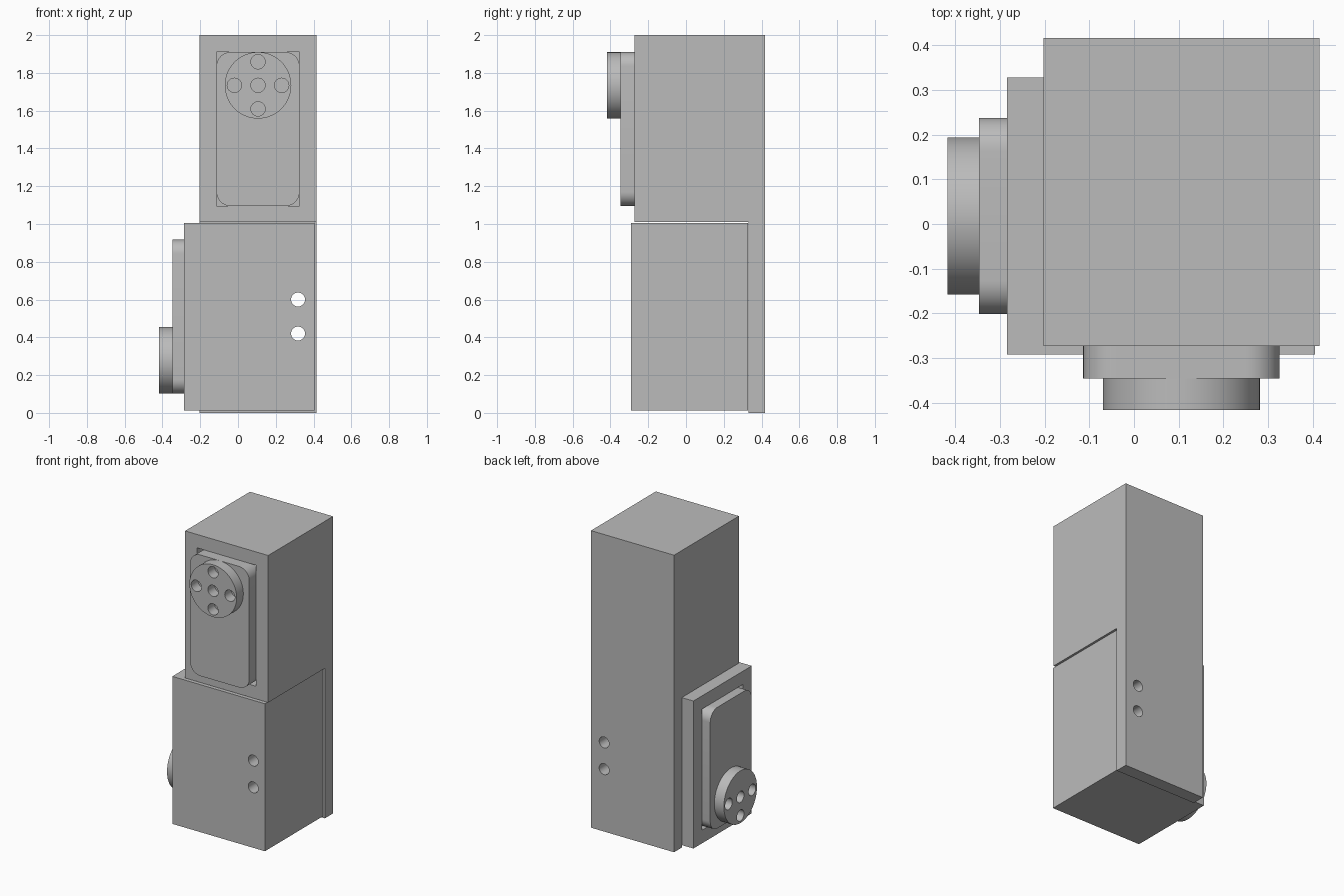
import bpy, bmesh, math
from mathutils import Matrix, Vector

if "Cube" in bpy.data.objects:
    bpy.data.objects.remove(bpy.data.objects["Cube"])

grey = bpy.data.materials.new("light grey")
grey.diffuse_color = (0.5, 0.5, 0.5, 1)
grey.use_nodes = True
grey.node_tree.nodes["Principled BSDF"].inputs["Base Color"].default_value = grey.diffuse_color


def frame(origin, x, y, z):
    """Matrix placing local axes x, y, z at origin."""
    m = Matrix((x, y, z)).transposed().to_4x4()
    m.translation = Vector(origin)
    return m


def prisms(name, shapes, matrix):
    """One object from (outline, low, high) shapes extruded along local z."""
    bm = bmesh.new()
    for pts, low, high in shapes:
        face = bm.faces.new([bm.verts.new((x, y, low)) for x, y in pts])
        new = bmesh.ops.extrude_face_region(bm, geom=[face])["geom"]
        bmesh.ops.translate(bm, vec=(0, 0, high - low),
                            verts=[v for v in new if isinstance(v, bmesh.types.BMVert)])
    bm.transform(matrix)
    bmesh.ops.recalc_face_normals(bm, faces=bm.faces)
    mesh = bpy.data.meshes.new(name)
    bm.to_mesh(mesh)
    bm.free()
    mesh.materials.append(grey)
    ob = bpy.data.objects.new(name, mesh)
    bpy.context.collection.objects.link(ob)
    return ob


def activate(ob):
    bpy.ops.object.select_all(action='DESELECT')
    ob.select_set(True)
    bpy.context.view_layer.objects.active = ob


def cut(ob, cutter):
    mod = ob.modifiers.new("cut", 'BOOLEAN')
    mod.operation, mod.solver, mod.object = 'DIFFERENCE', 'EXACT', cutter
    activate(ob)
    bpy.ops.object.modifier_apply(modifier=mod.name)
    bpy.data.objects.remove(cutter)


def circle(cx, cy, r, n):
    return [(cx + r * math.cos(2 * math.pi * i / n),
             cy + r * math.sin(2 * math.pi * i / n)) for i in range(n)]


def rect(x0, x1, y0, y1):
    return [(x0, y0), (x1, y0), (x1, y1), (x0, y1)]


def rounded(x0, x1, y0, y1, r, n=10):
    corners = [(x1 - r, y1 - r), (x0 + r, y1 - r), (x0 + r, y0 + r), (x1 - r, y0 + r)]
    return [(cx + r * math.cos(a), cy + r * math.sin(a))
            for k, (cx, cy) in enumerate(corners)
            for a in [(k + i / n) * math.pi / 2 for i in range(n + 1)]]


def motor(name, housing, m):
    """Pocket in the housing, round-cornered motor body, and drilled output disc."""
    edge = (-0.22, 0.22, -0.405, 0.41)
    cut(housing, prisms("pocket_cutter", [(rect(*edge), -0.41, 0.05)], m))
    body = prisms(name + "_motor_body", [(rounded(*edge, 0.075), -0.4, 0.072)], m)
    disc = prisms(name + "_output_disc", [(circle(0, 0.234, 0.176, 64), 0.072, 0.143)], m)
    spots = [(0, 0), (0.125, 0), (-0.125, 0), (0, 0.125), (0, -0.125)]
    cut(disc, prisms("disc_hole_cutter",
                     [(circle(x, 0.234 + y, 0.038, 24), 0.05, 0.2) for x, y in spots], m))
    for ob in (body, disc):
        activate(ob)
        bpy.ops.object.shade_smooth_by_angle(angle=math.radians(30))


X, Y, Z = Vector((1, 0, 0)), Vector((0, 1, 0)), Vector((0, 0, 1))

# Upper housing with a back wall reaching the ground
upper = prisms("upper_housing", [([(-0.273, 1.01), (0.33, 1.01), (0.33, 0), (0.417, 0),
                                   (0.417, 2), (-0.273, 2)], -0.203, 0.416)],
               frame((0, 0, 0), Y, Z, X))
# Lower housing standing in front of the wall
lower = prisms("lower_housing", [(rect(-0.285, 0.405, -0.292, 0.328), 0.013, 1.006)],
               Matrix.Identity(4))

# Two bolt holes drilled right through housing and wall
for ob in (upper, lower):
    cut(ob, prisms("bolt_hole_cutter",
                   [(circle(0.318, z, 0.037, 32), -0.6, 0.6) for z in (0.42, 0.6)],
                   frame((0, 0, 0), X, Z, -Y)))

# Motors: front of the upper housing, and left of the lower one (upside down)
motor("upper", upper, frame((0.106, -0.274, 1.5), X, Z, -Y))
motor("lower", lower, frame((-0.275, 0.018, 0.512), Y, -Z, -X))

for ob in (upper, lower):
    activate(ob)
    bpy.ops.object.shade_smooth_by_angle(angle=math.radians(30))
